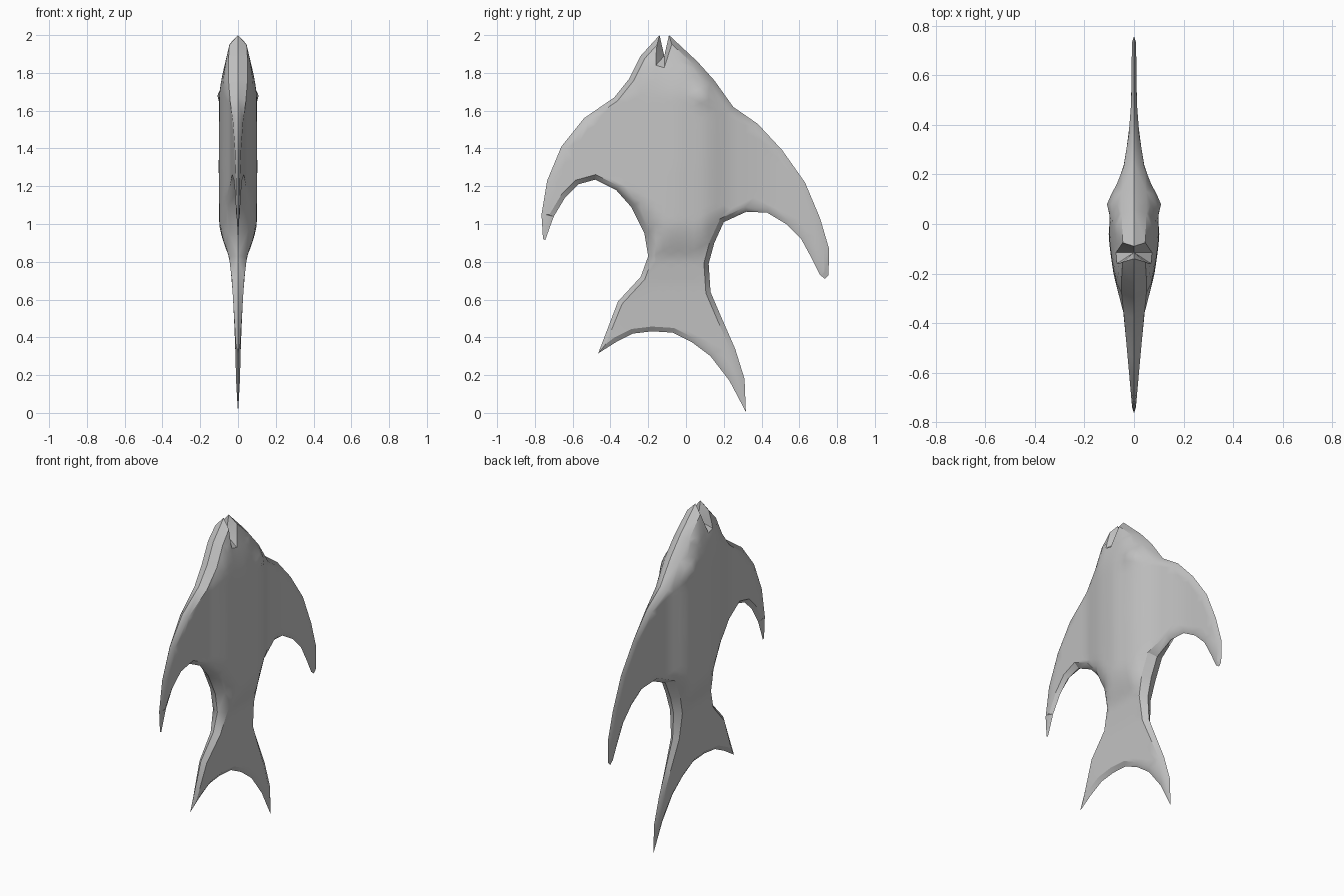
import bpy, math
from mathutils import Vector
from mathutils.geometry import delaunay_2d_cdt, intersect_point_line

if "Cube" in bpy.data.objects:
    bpy.data.objects.remove(bpy.data.objects["Cube"])

# Side profile (y, z): front fin, tail, back fin, mouth notch
OUTLINE = [Vector(p) for p in [
    (-.14, 2), (-.24, 1.89), (-.30, 1.77), (-.38, 1.67), (-.54, 1.56), (-.66, 1.41),
    (-.735, 1.23), (-.765, 1.05), (-.757, .92), (-.745, .915), (-.70, 1.04), (-.64, 1.14),
    (-.57, 1.21), (-.48, 1.235), (-.37, 1.18), (-.29, 1.09), (-.22, .95), (-.20, .83),
    (-.24, .72), (-.36, .59), (-.465, .315),
    (-.37, .375), (-.28, .42), (-.18, .432), (-.07, .425), (.03, .375), (.13, .30),
    (.23, .17), (.317, .005), (.31, .18), (.26, .34), (.19, .50), (.13, .64),
    (.12, .79), (.15, .90), (.20, 1.01), (.32, 1.065), (.43, 1.06), (.53, 1.0), (.61, .92),
    (.67, .81), (.71, .73), (.735, .71), (.755, .73), (.757, .87), (.71, 1.03), (.63, 1.22),
    (.51, 1.39), (.38, 1.53), (.25, 1.62), (.15, 1.76), (.06, 1.86), (-.09, 2), (-.115, 1.89)]]
N = len(OUTLINE)
RIM = 0.025

# Half thickness along the height and along the length
BY_Z = [(0, .006), (.4, .016), (.68, .03), (.82, .045), (1.0, .118),
        (1.3, .125), (1.68, .118), (1.85, .07), (1.93, .05), (2, .035)]
BY_Y = [(-.76, .006), (-.6, .02), (-.36, .042), (-.2, .085), (-.05, .113),
        (.1, .095), (.23, .042), (.37, .02), (.45, .012), (.76, .008)]


def lerp_table(table, t):
    for (a, u), (b, v) in zip(table, table[1:]):
        if t <= b:
            return u + (v - u) * max(0, (t - a) / (b - a))
    return table[-1][1]


def edge_distance(p):
    best = 9
    for i in range(N):
        a, b = OUTLINE[i], OUTLINE[(i + 1) % N]
        q, t = intersect_point_line(p, a, b)
        q = Vector(q[:2])
        q = a if t < 0 else b if t > 1 else q
        best = min(best, (p - q).length)
    return best


def inside(p):
    hit = False
    for i in range(N):
        a, b = OUTLINE[i], OUTLINE[(i + 1) % N]
        if (a.y > p.y) != (b.y > p.y) and p.x < a.x + (p.y - a.y) * (b.x - a.x) / (b.y - a.y):
            hit = not hit
    return hit


def half_width(p):
    d = edge_distance(p)
    if d < 1e-4:
        return 0.0
    f, g = lerp_table(BY_Z, p.y), lerp_table(BY_Y, p.x)
    h = (f ** -5 + g ** -5) ** -.2
    if d < RIM * 1.05:
        return min(h, .05) * min(1, d / RIM)
    h = min(h, .05 + .6 * (d - RIM))
    # Raised eye bump
    r = (p - Vector((.085, 1.68))).length / .045
    return h + .018 * math.exp(-r * r)


# Inset loop that separates the bevelled rim from the flanks
inset = []
for i in range(N):
    a, b, c = OUTLINE[i - 1], OUTLINE[i], OUTLINE[(i + 1) % N]
    n1, n2 = [Vector((-e.y, e.x)).normalized() for e in (b - a, c - b)]
    m = (n1 + n2).normalized()
    inset.append(b + m * RIM / max(.4, m.dot(n1)))

# Interior points of the flank surface
STEP = 0.04
grid = []
for i in range(-19, 20):
    for j in range(1, 50):
        p = Vector((i * STEP, j * STEP + (STEP / 2 if i % 2 else 0)))
        if inside(p) and edge_distance(p) > RIM + .015:
            grid.append(p)

pts = OUTLINE + [p for p in inset if inside(p)] + grid
edges = [(i, (i + 1) % N) for i in range(N)]
kept = [i for i in range(N) if inside(inset[i])]
edges += [(N + k, N + k + 1) for k in range(len(kept) - 1) if kept[k + 1] == kept[k] + 1]
verts, _, faces, *_ = delaunay_2d_cdt(pts, edges, [], 0, 1e-5)
verts = [Vector(v[:2]) for v in verts]
faces = [f for f in faces if inside(sum((verts[k] for k in f), Vector((0, 0))) / len(f))]

# Fish body: one flank, mirrored across the middle
mesh = bpy.data.meshes.new("fish_body")
mesh.from_pydata([(half_width(v), v.x, v.y) for v in verts], [], faces)
mesh.update()
body = bpy.data.objects.new("fish_body", mesh)
bpy.context.collection.objects.link(body)
grey = bpy.data.materials.new("plain grey")
grey.diffuse_color = (.55, .55, .55, 1)
grey.use_nodes = True
grey.node_tree.nodes["Principled BSDF"].inputs["Base Color"].default_value = grey.diffuse_color
mesh.materials.append(grey)

bpy.context.view_layer.objects.active = body
body.select_set(True)
mirror = body.modifiers.new("mirror", 'MIRROR')
mirror.use_clip = True
mirror.merge_threshold = .0005
bpy.ops.object.modifier_apply(modifier="mirror")
bpy.ops.object.shade_smooth_by_angle(angle=math.radians(32))
